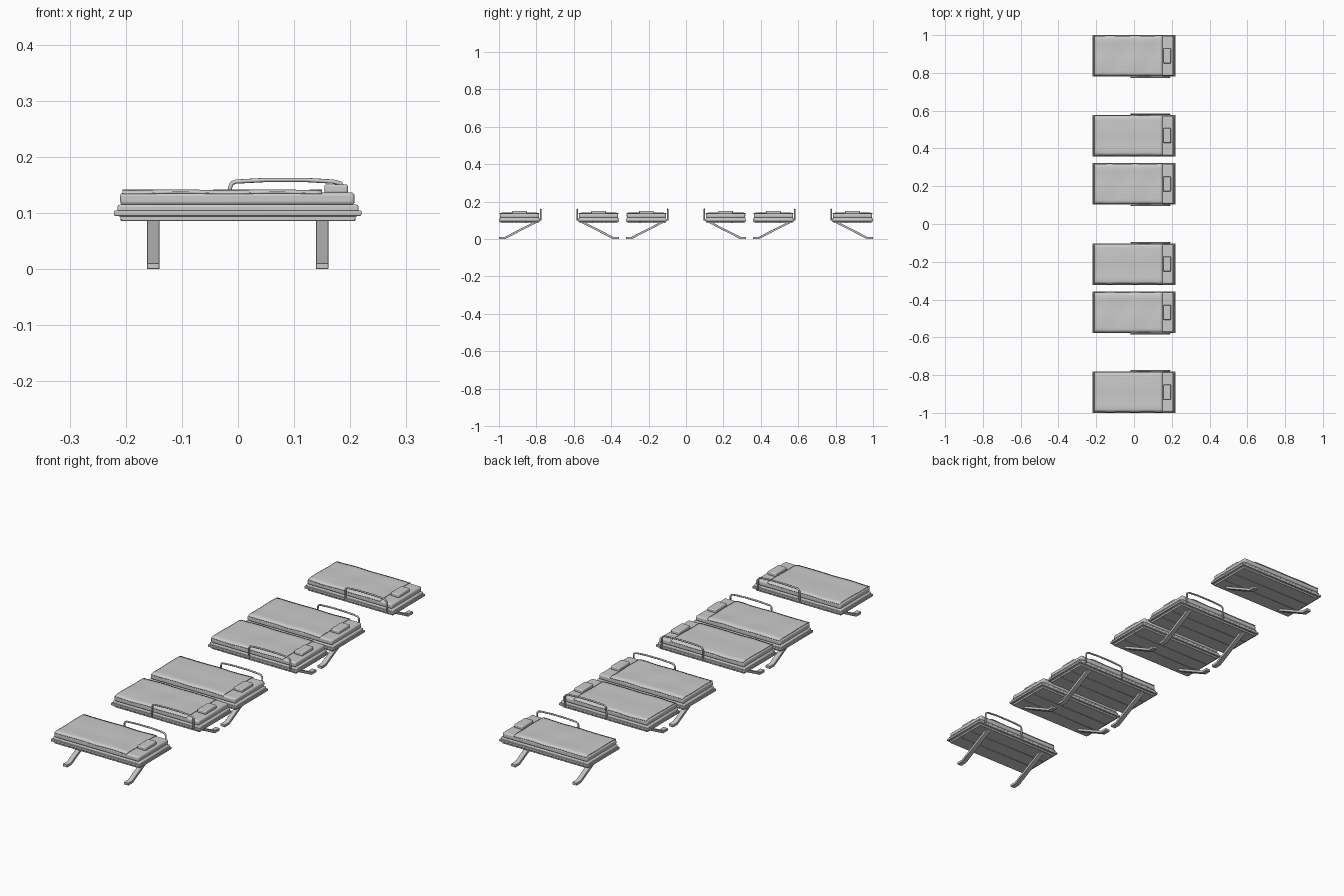
import bpy, bmesh, math
from mathutils import Vector

if "Cube" in bpy.data.objects:
    bpy.data.objects.remove(bpy.data.objects["Cube"])


def finish(name, bm, bevel=0.0, segments=2):
    bmesh.ops.recalc_face_normals(bm, faces=bm.faces)
    mesh = bpy.data.meshes.new(name)
    bm.to_mesh(mesh)
    bm.free()
    ob = bpy.data.objects.new(name, mesh)
    bpy.context.collection.objects.link(ob)
    if bevel:
        mod = ob.modifiers.new("bevel", 'BEVEL')
        mod.width, mod.segments = bevel, segments
    bpy.ops.object.select_all(action='DESELECT')
    ob.select_set(True)
    bpy.context.view_layer.objects.active = ob
    bpy.ops.object.shade_smooth_by_angle(angle=math.radians(40))
    return ob


def box(name, x, y, z, bevel=0.0, segments=2):
    """Box from (min, max) ranges."""
    bm = bmesh.new()
    bmesh.ops.create_cube(bm, size=1)
    for v in bm.verts:
        v.co = Vector([(a + b) / 2 + c * (b - a) for (a, b), c in zip((x, y, z), v.co)])
    return finish(name, bm, bevel, segments)


def blanket(name, cy, side):
    """Thin wavy sheet over the mattress."""
    bm = bmesh.new()
    bmesh.ops.create_grid(bm, x_segments=28, y_segments=14, size=0.5)
    for v in bm.verts:
        u, w = v.co.x, v.co.y
        edge = max(0, abs(w) - 0.44) / 0.06
        x = -0.028 + u * 0.356
        y = w * 0.212 + 0.0015 * math.sin(u * 17) * w
        z = 0.1395 + 0.0008 * math.sin(u * 13 + w * 4) + 0.0005 * math.sin(w * 11) - 0.004 * edge
        v.co = (x, cy + side * y, z)
    ob = finish(name, bm)
    mod = ob.modifiers.new("thickness", 'SOLIDIFY')
    mod.thickness, mod.offset = 0.003, 0
    return ob


def leg(name, cx, cy, side):
    """Flat foot at the wall side, bent into a sloping strut."""
    profile = [(-0.11, 0.001), (-0.078, 0.001), (0.092, 0.088), (0.068, 0.088),
               (-0.081, 0.012), (-0.11, 0.012)]
    bm = bmesh.new()
    face = bm.faces.new([bm.verts.new((cx - 0.011, cy + side * y, max(0, z - 0.001)))
                         for y, z in profile])
    ext = bmesh.ops.extrude_face_region(bm, geom=[face])
    moved = [g for g in ext['geom'] if isinstance(g, bmesh.types.BMVert)]
    bmesh.ops.translate(bm, verts=moved, vec=(0.022, 0, 0))
    return finish(name, bm, 0.001, 1)


def rail(name, cy, side):
    """Bent tube guard rail on the open side."""
    path = [(-0.016, 0.100), (-0.014, 0.146), (-0.011, 0.153), (-0.004, 0.156), (0.05, 0.159),
            (0.12, 0.159), (0.17, 0.156), (0.182, 0.153), (0.188, 0.146), (0.189, 0.100)]
    cu = bpy.data.curves.new(name, 'CURVE')
    cu.dimensions = '3D'
    cu.bevel_depth, cu.bevel_resolution, cu.use_fill_caps = 0.0038, 2, True
    sp = cu.splines.new('POLY')
    sp.points.add(len(path) - 1)
    for p, (x, z) in zip(sp.points, path):
        p.co = (x, cy + side * 0.1135, z, 1)
    ob = bpy.data.objects.new(name, cu)
    bpy.context.collection.objects.link(ob)


def bunk(i, cy, side):
    def span(h):
        return (cy - h, cy + h)
    n = f"bunk_{i}_"
    # frame: stepped tray with a protruding rim
    box(n + "frame_tray", (-0.215, 0.215), span(0.106), (0.094, 0.115), 0.004)
    box(n + "frame_rim", (-0.221, 0.220), span(0.110), (0.095, 0.105), 0.002)
    # underside boards
    for k in (-1, 0, 1):
        c = cy + k * 0.068
        box(n + f"under_board_{k + 2}", (-0.209, 0.209), (c - 0.0335, c + 0.0335),
            (0.086, 0.096), 0.001, 1)
    # bedding
    box(n + "mattress", (-0.210, 0.208), span(0.105), (0.114, 0.137), 0.007, 3)
    blanket(n + "blanket", cy, side)
    box(n + "pillow", (0.154, 0.196), span(0.039), (0.135, 0.151), 0.004, 3)
    # supports and guard
    for cx, tag in ((-0.151, "left"), (0.150, "right")):
        leg(n + "leg_" + tag, cx, cy, side)
    rail(n + "guard_rail", cy, side)


# six bunks: centre y and the side the guard rail is on
for i, (cy, side) in enumerate([(-0.89, 1), (-0.468, -1), (-0.212, 1),
                                (0.212, -1), (0.468, 1), (0.89, -1)], 1):
    bunk(i, cy, side)
